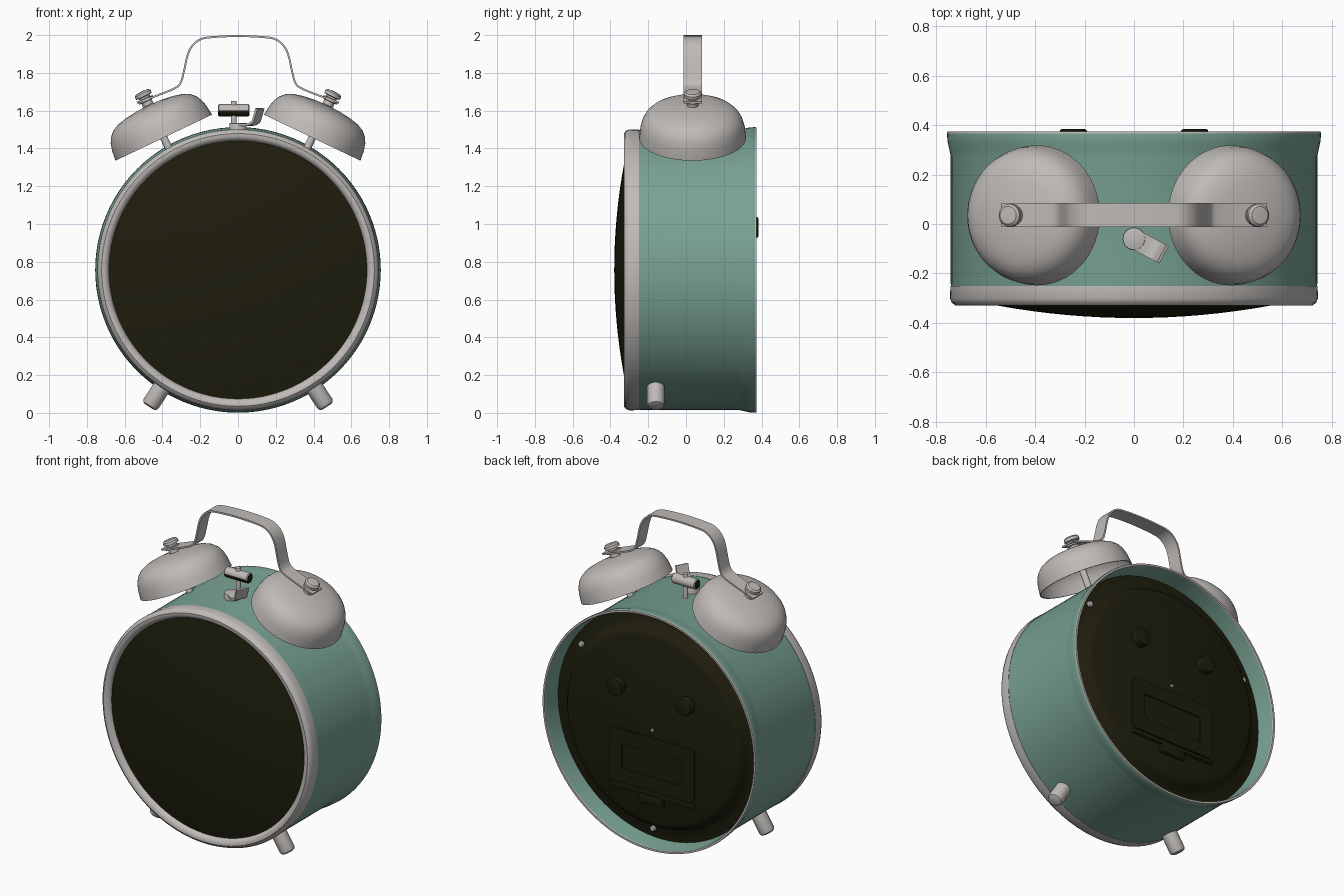
import bpy, bmesh, math
from mathutils import Matrix, Vector

if "Cube" in bpy.data.objects:
    bpy.data.objects.remove(bpy.data.objects["Cube"])


def material(name, rgb):
    m = bpy.data.materials.new(name)
    m.diffuse_color = (*rgb, 1)
    m.use_nodes = True
    m.node_tree.nodes["Principled BSDF"].inputs["Base Color"].default_value = m.diffuse_color
    return m


GREEN = material("sage green", (0.19, 0.36, 0.29))
METAL = material("warm grey metal", (0.52, 0.495, 0.475))
DARK = material("dark olive", (0.013, 0.012, 0.004))

CZ = 0.757                                    # height of the case axis
TO_Y = Matrix.Translation((0, 0, CZ)) @ Matrix.Rotation(-math.pi / 2, 4, 'X')


def finish(name, bm, mats, matrix=Matrix(), angle=35):
    bmesh.ops.remove_doubles(bm, verts=bm.verts, dist=1e-5)
    bmesh.ops.recalc_face_normals(bm, faces=bm.faces)
    me = bpy.data.meshes.new(name)
    bm.to_mesh(me)
    bm.free()
    ob = bpy.data.objects.new(name, me)
    bpy.context.collection.objects.link(ob)
    ob.matrix_world = matrix
    for m in mats:
        me.materials.append(m)
    bpy.ops.object.select_all(action='DESELECT')
    ob.select_set(True)
    bpy.context.view_layer.objects.active = ob
    bpy.ops.object.shade_smooth_by_angle(angle=math.radians(angle))
    return ob


def lathe(name, profile, matrix, mats, steps=48, closed=False, rule=None):
    """Revolve (radius, height) points around local z."""
    bm = bmesh.new()
    pts = [bm.verts.new((r, 0, h)) for r, h in profile]
    pairs = list(zip(pts, pts[1:])) + ([(pts[-1], pts[0])] if closed else [])
    edges = [bm.edges.new(p) for p in pairs]
    bmesh.ops.spin(bm, geom=pts + edges, cent=(0, 0, 0), axis=(0, 0, 1),
                   angle=2 * math.pi, steps=steps)
    bmesh.ops.remove_doubles(bm, verts=bm.verts, dist=1e-5)
    if rule:
        for f in bm.faces:
            f.material_index = rule(f)
    return finish(name, bm, mats, matrix)


def rod(name, r, h0, h1, matrix, mat, bevel=0.008, steps=24):
    return lathe(name, [(0, h0), (r, h0), (r, h1 - bevel), (r - bevel * 0.3, h1 - bevel * 0.3),
                        (r - bevel, h1), (0, h1)], matrix, [mat], steps)


def box(name, lo, hi, mat, bevel=0.006):
    bm = bmesh.new()
    bmesh.ops.create_cube(bm, size=1)
    for v in bm.verts:
        v.co = [(a + b) / 2 + c * (b - a) for a, b, c in zip(lo, hi, v.co)]
    bmesh.ops.bevel(bm, geom=bm.edges[:], offset=bevel, segments=2, affect='EDGES', profile=0.5)
    return finish(name, bm, [mat])


def strip(name, path, y0, y1, thick, mat):
    """Bent metal band following an x-z path."""
    bm = bmesh.new()
    rings = []
    for i, p in enumerate(path):
        t = (path[min(i + 1, len(path) - 1)] - path[max(i - 1, 0)]).normalized()
        n = Vector((-t.y, t.x)) * thick / 2
        rings.append([bm.verts.new((q.x, y, q.y))
                      for q, y in ((p + n, y0), (p + n, y1), (p - n, y1), (p - n, y0))])
    for a, b in zip(rings, rings[1:]):
        for k in range(4):
            bm.faces.new((a[k], a[(k + 1) % 4], b[(k + 1) % 4], b[k]))
    bm.faces.new(rings[0])
    bm.faces.new(rings[-1])
    return finish(name, bm, [mat])


def smooth_path(pts, n=5):
    """Catmull-Rom through the points."""
    p = [Vector(q) for q in pts]
    p = [2 * p[0] - p[1]] + p + [2 * p[-1] - p[-2]]
    out = []
    for a, b, c, d in zip(p, p[1:], p[2:], p[3:]):
        for k in range(n):
            t = k / n
            out.append(0.5 * (2 * b + (c - a) * t + (2 * a - 5 * b + 4 * c - d) * t * t
                              + (3 * b - a - 3 * c + d) * t ** 3))
    return out + [p[-2]]


# case shell with flared back and bare metal lip
lathe("case", [(0.738, -0.27), (0.741, -0.24), (0.741, 0.275), (0.746, 0.30), (0.754, 0.335),
               (0.756, 0.366), (0.754, 0.374), (0.742, 0.374), (0.740, 0.366), (0.736, 0.31),
               (0.728, 0.27), (0.726, 0.22), (0.726, -0.27)],
      TO_Y, [GREEN, METAL], 96, True,
      lambda f: 1 if f.calc_center_median().z > 0.366 else 0)

# front bezel ring
lathe("bezel", [(0.742, -0.25), (0.744, -0.30), (0.736, -0.319), (0.722, -0.329), (0.706, -0.329),
                (0.692, -0.320), (0.683, -0.305), (0.680, -0.27), (0.68, -0.25)],
      TO_Y, [METAL], 96, True)

# domed front face
dome = [(0.685 * i / 10, -0.38 + 0.165 * (0.685 * i / 10) ** 2) for i in range(11)]
lathe("front_face", dome + [(0.685, -0.27), (0, -0.27)], TO_Y, [DARK], 96)

# recessed back panel with raised middle
lathe("back_panel", [(0, 0.2), (0.728, 0.2), (0.728, 0.255), (0.655, 0.262), (0.640, 0.272),
                     (0.625, 0.31), (0.61, 0.328), (0.59, 0.336), (0, 0.338)],
      TO_Y, [DARK], 96)

# back screws
for i in range(3):
    a = math.radians(34 + 120 * i)
    rod("panel_screw", 0.018, 0.25, 0.278,
        Matrix.Translation((0.67 * math.cos(a), 0, 0.67 * math.sin(a))) @ TO_Y, METAL, steps=16)
rod("centre_screw", 0.010, 0.33, 0.345, TO_Y, METAL, 0.003, 12)

# setting knobs
for s in (-1, 1):
    rod("setting_knob", 0.055, 0.33, 0.383, Matrix.Translation((s * 0.245, 0, 0.225)) @ TO_Y, DARK)

# battery cover with sunken middle, ledge and latch
bm = bmesh.new()
bmesh.ops.create_cube(bm, size=1)
for v in bm.verts:
    v.co = (v.co.x * 0.60, 0.34 + v.co.y * 0.02, 0.54 + v.co.z * 0.34)
bmesh.ops.bevel(bm, geom=[e for e in bm.edges if abs(e.verts[0].co.y - e.verts[1].co.y) > 0.01],
                offset=0.03, segments=3, affect='EDGES', profile=0.5)
bm.normal_update()
top = [f for f in bm.faces if f.normal.y > 0.9]
bmesh.ops.inset_region(bm, faces=top, thickness=0.09)
bmesh.ops.inset_region(bm, faces=top, thickness=0.006, depth=-0.008)
finish("battery_cover", bm, [DARK])
box("cover_ledge", (-0.30, 0.33, 0.335), (0.30, 0.356, 0.362), DARK)
box("cover_latch", (-0.085, 0.33, 0.28), (0.085, 0.362, 0.345), DARK, 0.01)

# bells, posts, caps and feet, left and right
for s in (-1, 1):
    tilt = Matrix.Translation((s * 0.393, 0.035, 1.457)) @ Matrix.Rotation(s * math.radians(25.5), 4, 'Y')
    lathe("bell", [(0, 0.19), (0.07, 0.187), (0.14, 0.178), (0.19, 0.166), (0.225, 0.148),
                   (0.25, 0.124), (0.266, 0.095), (0.277, 0.055), (0.283, 0.0), (0.276, 0.0),
                   (0.268, 0.06), (0.245, 0.112), (0.20, 0.15), (0.13, 0.168), (0, 0.178)],
          tilt, [METAL], 64)
    rod("bell_post", 0.02, -0.12, 0.23, tilt, METAL)
    lathe("bell_cap", [(0, 0.19), (0.03, 0.19), (0.03, 0.212), (0.043, 0.214), (0.043, 0.229),
                       (0.03, 0.231), (0.03, 0.240), (0.046, 0.243), (0.046, 0.260),
                       (0.036, 0.269), (0, 0.272)], tilt, [METAL], 32)
    foot = Matrix.Translation((0, -0.16, CZ)) @ Matrix.Rotation(s * math.radians(147), 4, 'Y')
    rod("front_foot", 0.047, 0.70, 0.864, foot, METAL, 0.02)

# carrying handle
half = [(0.535, 1.643), (0.45, 1.672), (0.34, 1.716), (0.305, 1.745), (0.288, 1.80), (0.268, 1.89),
        (0.243, 1.942), (0.20, 1.977), (0.14, 1.989)]
strip("handle", smooth_path([(-x, z) for x, z in half] + [(0, 1.995)] + half[::-1]),
      -0.012, 0.084, 0.010, METAL)

# hammer: stem and cross cylinder with dark ends and underside
rod("hammer_stem", 0.015, 1.46, 1.652, Matrix.Translation((-0.022, 0.035, 0)), METAL, 0.004, 16)
lathe("hammer_head", [(0, -0.105), (0.027, -0.105), (0.032, -0.10), (0.032, 0.055), (0.027, 0.06), (0, 0.06)],
      Matrix.Translation((0, 0.035, 1.602)) @ Matrix.Rotation(math.pi / 2, 4, 'Y'),
      [METAL, DARK], 24, False,
      lambda f: 1 if abs(f.calc_center_median().z + 0.0225) > 0.081
      or (f.calc_center_median().x > 0.004 and f.calc_center_median().y < 0) else 0)

# stop lever: round base and curled tab
pivot = Matrix.Translation((0, -0.06, 0)) @ Matrix.Rotation(math.radians(-28), 4, 'Z')
rod("lever_base", 0.046, 1.47, 1.535, pivot, METAL, 0.006)
lever = strip("lever_tab", smooth_path([(0, 1.528), (0.07, 1.526), (0.105, 1.54), (0.118, 1.57), (0.132, 1.612)]),
              -0.04, 0.04, 0.012, METAL)
lever.matrix_world = pivot
